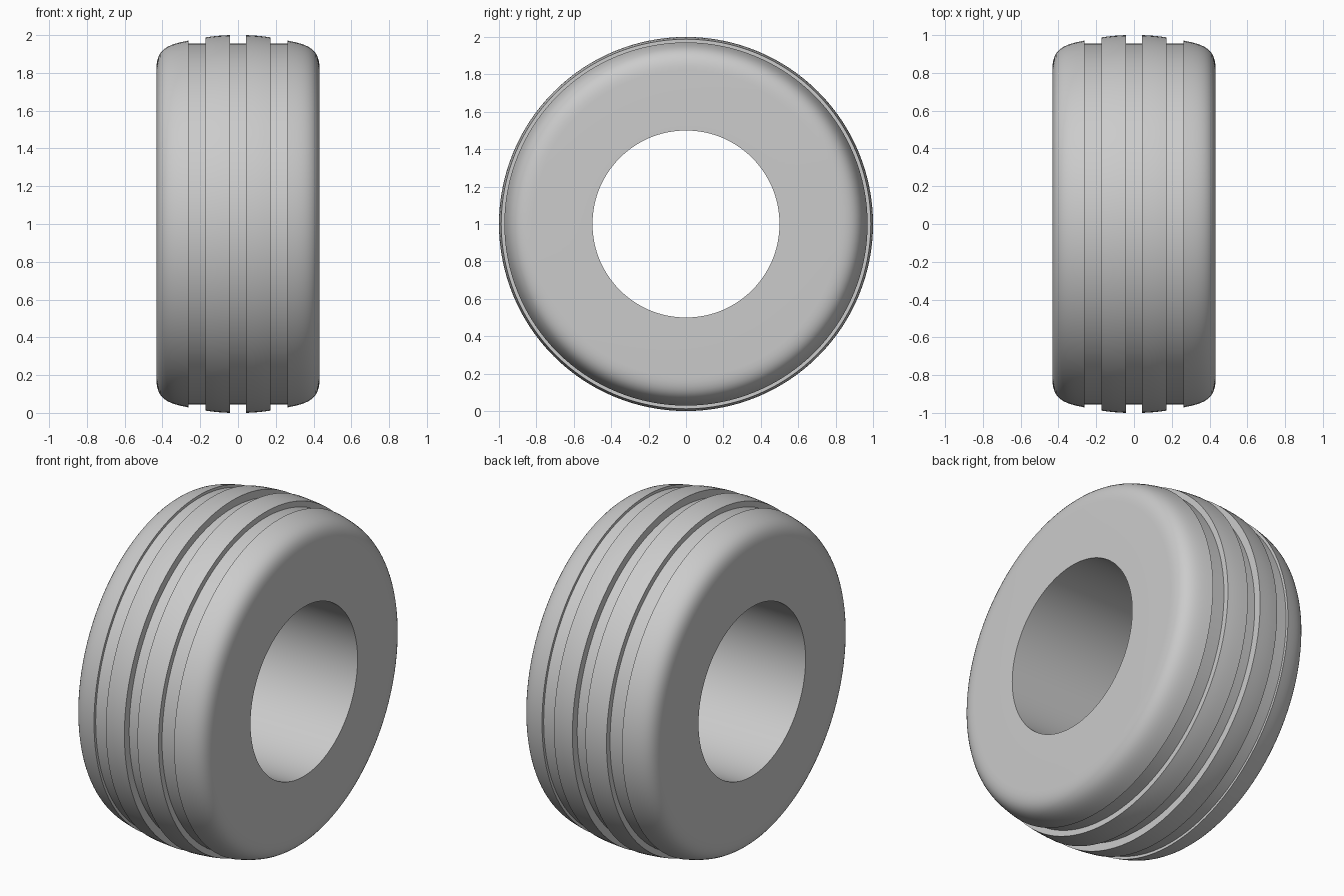
import bpy
import bmesh
import math
from mathutils import Matrix, Vector

cube = bpy.data.objects.get("Cube")
if cube:
    bpy.data.objects.remove(cube)

# Single grey rubber
rubber = bpy.data.materials.new("grey rubber")
rubber.use_nodes = True
grey = (0.6, 0.6, 0.6, 1)
rubber.diffuse_color = grey
rubber.node_tree.nodes["Principled BSDF"].inputs["Base Color"].default_value = grey

BORE = 0.5
GROOVE = 0.955
SEGMENTS = 128


def bezier(p0, p1, p2, p3, steps):
    """Points along a cubic curve, ends included."""
    result = []
    for i in range(steps + 1):
        t = i / steps
        s = 1 - t
        result.append(tuple(s**3 * a + 3 * s * s * t * b + 3 * s * t * t * c + t**3 * d
                            for a, b, c, d in zip(p0, p1, p2, p3)))
    return result


# Half profile as (x, radius): centre groove, crowned rib, side groove, shoulder, sidewall
half = [(0.043, GROOVE)]
half += bezier((0.043, 1.0), (0.09, 0.998), (0.13, 0.995), (0.172, 0.988), 4)
half += [(0.172, GROOVE), (0.262, GROOVE)]
half += bezier((0.262, 0.971), (0.37, 0.95), (0.432, 0.93), (0.432, 0.82), 12)
half += [(0.432, BORE)]

# Mirror the half profile into a closed ring section
section = half + [(-x, r) for x, r in reversed(half)]

# Spin the section around the axle
bm = bmesh.new()
verts = [bm.verts.new((x, 0, r)) for x, r in section]
edges = [bm.edges.new((verts[i], verts[(i + 1) % len(verts)])) for i in range(len(verts))]
bmesh.ops.spin(bm, geom=verts + edges, cent=(0, 0, 0), axis=(1, 0, 0),
               angle=math.tau, steps=SEGMENTS, use_duplicate=False)
bmesh.ops.remove_doubles(bm, verts=bm.verts, dist=0.0001)
bmesh.ops.recalc_face_normals(bm, faces=bm.faces)
bmesh.ops.transform(bm, matrix=Matrix.Translation(Vector((0, 0, 1))), verts=bm.verts)

mesh = bpy.data.meshes.new("tire")
bm.to_mesh(mesh)
bm.free()
mesh.materials.append(rubber)
tire = bpy.data.objects.new("tire", mesh)
bpy.context.collection.objects.link(tire)

# Smooth shading with crisp groove and bore edges
bpy.context.view_layer.objects.active = tire
tire.select_set(True)
bpy.ops.object.shade_smooth_by_angle(angle=math.radians(30))
